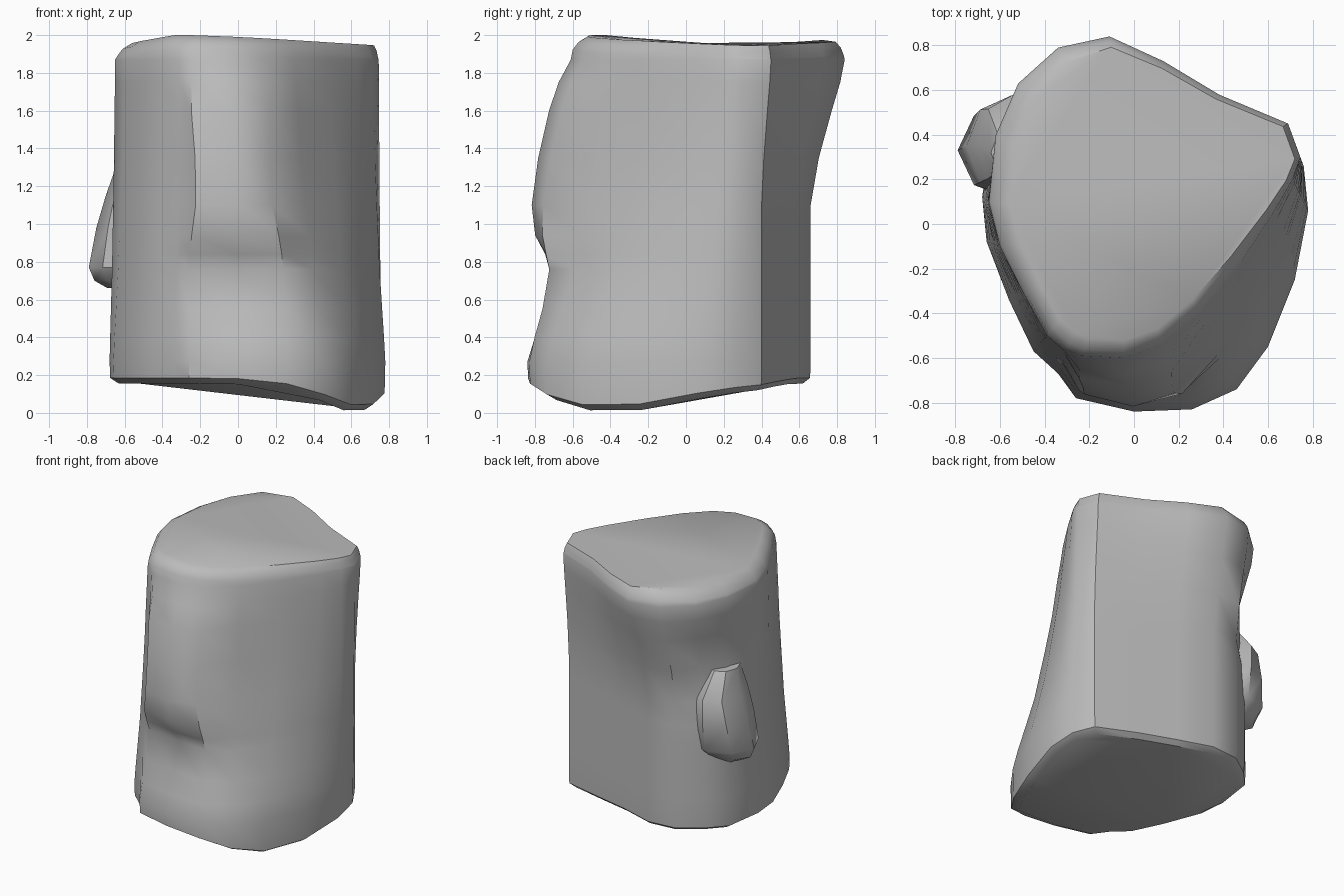
import bpy, bmesh, math
from mathutils import Vector

cube = bpy.data.objects.get("Cube")
if cube:
    bpy.data.objects.remove(cube)

stone = bpy.data.materials.new("grey stone")
stone.use_nodes = True
COLOUR = (0.5, 0.5, 0.5, 1)
stone.diffuse_color = COLOUR
stone.node_tree.nodes["Principled BSDF"].inputs["Base Color"].default_value = COLOUR

# Matching outlines of the upper and lower edge, counter-clockwise from the back corner
UPPER = [(.69, .45), (.38, .58), (.13, .73), (-.11, .84), (-.34, .79), (-.52, .63),
         (-.62, .4), (-.65, .1), (-.6, -.1), (-.49, -.32), (-.39, -.5), (-.31, -.57),
         (-.24, -.6), (-.05, -.61), (.12, -.55), (.3, -.4), (.48, -.17), (.63, .06),
         (.71, .2), (.745, .3)]
LOWER = [(.68, .4), (.38, .5), (.1, .58), (-.15, .66), (-.36, .64), (-.53, .52),
         (-.64, .4), (-.68, .12), (-.66, -.08), (-.56, -.34), (-.45, -.57), (-.34, -.67),
         (-.26, -.78), (0, -.84), (.26, -.83), (.46, -.74), (.6, -.55), (.72, -.25),
         (.78, .06), (.76, .26)]
# Height, blend to the lower outline for brow, back and sides, depth of the front hollow
LEVELS = [(1.87, 0, 0, 0, 0), (1.75, .28, .13, .05, 0), (1.6, .5, .38, .12, 0),
          (1.35, .75, .76, .22, 0), (1.1, .9, 1, .36, 0), (.94, .95, 1, .46, .03),
          (.84, .98, 1, .52, .09), (.76, 1, 1, .57, .14), (.55, 1, 1, .76, .1),
          (.4, 1, 1, .9, .04), (.27, 1, 1, 1, 0)]
# How closely each front point follows the brow blend, and how deep the hollow cuts it
BROW = {12: 1, 13: 1, 14: .7}
HOLLOW = {12: .8, 13: 1, 14: .5}
CENTRE = Vector((.02, .05))


def loft(name, rings):
    """Skin a stack of equal rings and close both ends."""
    bm = bmesh.new()
    loops = [[bm.verts.new(p) for p in ring] for ring in rings]
    for a, b in zip(loops, loops[1:]):
        for i in range(len(a)):
            j = (i + 1) % len(a)
            bm.faces.new((a[i], a[j], b[j], b[i]))
    bm.faces.new(loops[0])
    bm.faces.new(loops[-1])
    bmesh.ops.recalc_face_normals(bm, faces=bm.faces)
    mesh = bpy.data.meshes.new(name)
    bm.to_mesh(mesh)
    bm.free()
    mesh.materials.append(stone)
    obj = bpy.data.objects.new(name, mesh)
    bpy.context.collection.objects.link(obj)
    bpy.ops.object.select_all(action='DESELECT')
    obj.select_set(True)
    bpy.context.view_layer.objects.active = obj
    bpy.ops.object.shade_smooth_by_angle(angle=math.radians(40))


def inset(outline, amount, height):
    """Shrink an outline towards the middle, with the height given by a rule."""
    ring = []
    for p in outline:
        q = Vector(p).lerp(CENTRE, amount(*p))
        ring.append((q.x, q.y, height(*p)))
    return ring


def foot(x, y):
    """Uneven lower edge, sagging on one side."""
    return .185 - .155 * math.exp(-(x - .62) ** 2 / .12 - (y + .36) ** 2 / .4)


def crown(x, y):
    """Nearly flat top, dropping at the right edge."""
    return 1.978 - .035 * x - .02 * y - .15 * max(-x - .38, 0)


def bump(z, middle):
    return math.exp(-((z - middle) / .25) ** 2)


# Top rim, rounded at the front and sharper towards the back corner
rings = []
for shrink, drop in ((.135, 0), (.06, .03), (.015, .07)):
    rings.append(inset(UPPER,
                       lambda x, y: shrink * (1 - .75 * min(max(x + y, 0), 1)),
                       lambda x, y: crown(x, y) - drop))

# Walls, with a raised brow, the hollow below it and a dent above the stub
for z, brow, back, side, depth in LEVELS:
    ring = []
    for i, (u, l) in enumerate(zip(UPPER, LOWER)):
        follow = BROW.get(i, 0)
        blend = back if i < 6 else brow * follow + side * (1 - follow)
        p = Vector(u).lerp(Vector(l), blend)
        p.y += depth * HOLLOW.get(i, 0)
        if i in (5, 6):
            p += Vector((.06, -.06)) * bump(z, 1.36)
        if i == 12:
            p.x += .04 * bump(z, 1.2)
        if i == 14:
            p.x -= .05 * bump(z, 1.2)
        ring.append((p.x, p.y, z))
    rings.append(ring)

# Lower edge and underside
rings.append(inset(LOWER, lambda x, y: .005, foot))
rings.append(inset(LOWER, lambda x, y: .07, lambda x, y: foot(x, y) - .03))
loft("stone_body", rings)

# Hanging stub on the back right side: height, middle, reach and half width
STUB = [(1.32, .32, .1, .12), (1.15, .36, .16, .22), (.98, .35, .21, .23),
        (.77, .33, .25, .22), (.7, .33, .22, .15), (.66, .33, .15, .1)]
loft("side_stub", [[(-.54 - rx * math.cos(a), y + ry * math.sin(a), z)
                    for a in (k * math.tau / 8 for k in range(8))] for z, y, rx, ry in STUB])
